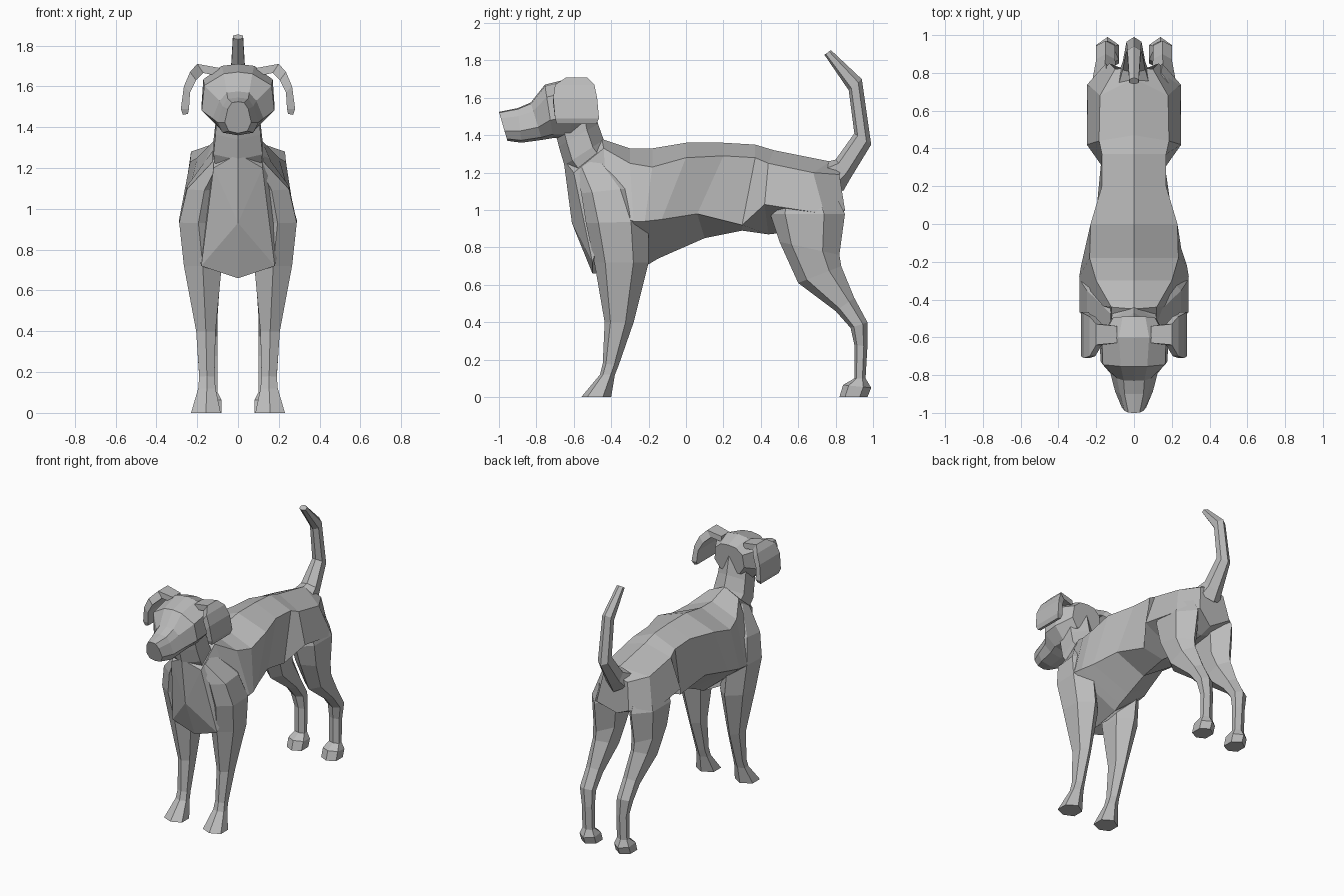
import bpy
import bmesh

default_cube = bpy.data.objects.get("Cube")
if default_cube:
    bpy.data.objects.remove(default_cube, do_unlink=True)

# Single coat colour
coat = bpy.data.materials.new("grey_coat")
coat.use_nodes = True
coat.diffuse_color = (0.5, 0.5, 0.5, 1)
coat.node_tree.nodes["Principled BSDF"].inputs["Base Color"].default_value = coat.diffuse_color


def loft(name, rings, start_tip=None, flip_x=False):
    """Skin a list of equal-length point rings into a closed, flat-shaded part."""
    sign = -1 if flip_x else 1
    mesh = bpy.data.meshes.new(name)
    bm = bmesh.new()
    loops = [[bm.verts.new((sign * x, y, z)) for x, y, z in ring] for ring in rings]
    count = len(loops[0])
    for lower, upper in zip(loops, loops[1:]):
        for i in range(count):
            j = (i + 1) % count
            bm.faces.new((lower[i], lower[j], upper[j], upper[i]))
    bm.faces.new(loops[-1])
    if start_tip:
        tip = bm.verts.new(start_tip)
        for i in range(count):
            bm.faces.new((tip, loops[0][i], loops[0][(i + 1) % count]))
    else:
        bm.faces.new(loops[0])
    bmesh.ops.recalc_face_normals(bm, faces=bm.faces)
    bm.to_mesh(mesh)
    bm.free()
    mesh.materials.append(coat)
    part = bpy.data.objects.new(name, mesh)
    bpy.context.collection.objects.link(part)
    return part


def mirrored_ring(half):
    """Close a half ring, running from top centre to bottom centre, across x = 0."""
    return half + [(-x, y, z) for x, y, z in reversed(half[1:-1])]


def hex_ring(front_y, front_z, back_y, back_z, inner, outer):
    """Six-sided limb section between a front edge and a back edge."""
    middle = (inner + outer) / 2

    def at(x, t):
        return (x, front_y + (back_y - front_y) * t, front_z + (back_z - front_z) * t)

    return [at(middle, 0), at(outer, 0.2), at(outer, 0.72),
            at(middle, 1), at(inner, 0.72), at(inner, 0.2)]


def limb(name, rows, flip_x=False):
    return loft(name, [hex_ring(*row) for row in rows], flip_x=flip_x)


def centred_limb(name, rows):
    return limb(name, [(*row[:4], -row[4], row[4]) for row in rows])


# Torso: spine (y, z), ridge (x, y, z), flank (x, y, z), keel (y, z)
torso_rows = [
    ((-.655, 1.27), (.12, -.6, 1.2), (.18, -.5, .72), (-.5, .66)),
    ((-.45, 1.38), (.12, -.44, 1.33), (.26, -.42, 1), (-.4, .67)),
    ((-.3, 1.33), (.2, -.3, 1.25), (.29, -.28, .94), (-.2, .71)),
    ((-.18, 1.33), (.235, -.18, 1.23), (.28, -.22, .94), (-.15, .74)),
    ((0, 1.36), (.23, 0, 1.28), (.25, -.13, .95), (-.06, .78)),
    ((.2, 1.36), (.17, .2, 1.29), (.2, .06, .98), (.1, .85)),
    ((.37, 1.35), (.17, .37, 1.28), (.165, .3, .92), (.3, .89)),
    ((.47, 1.32), (.185, .44, 1.25), (.25, .42, 1.03), (.44, .87)),
    ((.77, 1.26), (.18, .68, 1.2), (.245, .74, .98), (.7, .9)),
    ((.83, 1.22), (.1, .82, 1.19), (.13, .85, 1), (.8, .93)),
]
torso_rings = [mirrored_ring([(0, *spine), ridge, flank, (0, *keel)])
               for spine, ridge, flank, keel in torso_rows]
loft("torso", torso_rings, start_tip=(0, -.61, .93))

# Neck: front edge, back edge, half width
centred_limb("neck", [
    (-.7, 1.42, -.5, 1.6, .105),
    (-.68, 1.34, -.47, 1.46, .11),
    (-.65, 1.24, -.44, 1.375, .12),
    (-.55, 1.1, -.35, 1.25, .1),
])

# Tail: front edge, back edge, half width
centred_limb("tail", [
    (.72, 1.25, .84, 1.1, .08),
    (.8, 1.27, .88, 1.17, .06),
    (.9, 1.41, .99, 1.35, .04),
    (.87, 1.64, .94, 1.7, .035),
    (.74, 1.83, .775, 1.855, .025),
])


# Head and muzzle, nose to nape
def head_ring(top_y, low_y, top, low, crown, temple, cheek, jaw):
    def at(x, t):
        return (x, low_y + (top_y - low_y) * t, low + (top - low) * t)

    return mirrored_ring([at(0, 1), at(crown, 0.97), at(temple, 0.77),
                          at(cheek, 0.34), at(jaw, 0.07), at(0, 0)])


head_rows = [
    (-1, -.955, 1.525, 1.37, .03, .05, .065, .045),
    (-.9, -.88, 1.545, 1.36, .05, .075, .1, .075),
    (-.83, -.77, 1.575, 1.375, .055, .09, .125, .085),
    (-.755, -.71, 1.67, 1.385, .07, .165, .178, .1),
    (-.6, -.62, 1.71, 1.38, .08, .17, .18, .1),
    (-.49, -.51, 1.67, 1.46, .06, .11, .12, .08),
]
loft("head", [head_ring(*row) for row in head_rows])


# Ears: folded straps hanging from the crown
def ear_ring(outer_x, outer_z, inner_x, inner_z, front, back):
    return [(outer_x, front, outer_z), (outer_x, back, outer_z),
            (inner_x, back, inner_z), (inner_x, front, inner_z)]


ear_rows = [
    (.09, 1.69, .09, 1.65, -.63, -.54),
    (.2, 1.71, .17, 1.665, -.64, -.53),
    (.235, 1.67, .205, 1.63, -.7, -.49),
    (.265, 1.6, .235, 1.57, -.71, -.475),
    (.28, 1.49, .24, 1.49, -.7, -.465),
    (.27, 1.46, .245, 1.465, -.69, -.48),
]

# Legs: front edge, back edge, inner and outer x
front_leg_rows = [
    (-.59, 1.21, -.43, 1.31, .08, .125),
    (-.56, 1.09, -.27, 1.12, .08, .25),
    (-.535, .93, -.2, .94, .1, .288),
    (-.49, .72, -.2, .72, .08, .265),
    (-.435, .4, -.28, .4, .11, .205),
    (-.445, .18, -.36, .17, .115, .19),
    (-.46, .12, -.38, .12, .11, .195),
    (-.56, 0, -.4, 0, .085, .23),
]
hind_leg_rows = [
    (.47, 1.1, .8, 1.08, .08, .21),
    (.45, .98, .85, .98, .05, .248),
    (.5, .83, .82, .76, .07, .24),
    (.6, .61, .83, .7, .09, .22),
    (.8, .46, .9, .53, .1, .2),
    (.88, .37, .97, .4, .1, .2),
    (.9, .28, .97, .27, .1, .18),
    (.9, .1, .96, .1, .1, .18),
    (.84, .065, .99, .05, .08, .2),
    (.82, 0, .97, 0, .08, .2),
]
for side, flip in (("left", False), ("right", True)):
    loft(side + "_ear", [ear_ring(*row) for row in ear_rows], flip_x=flip)
    limb(side + "_front_leg", front_leg_rows, flip)
    limb(side + "_hind_leg", hind_leg_rows, flip)
